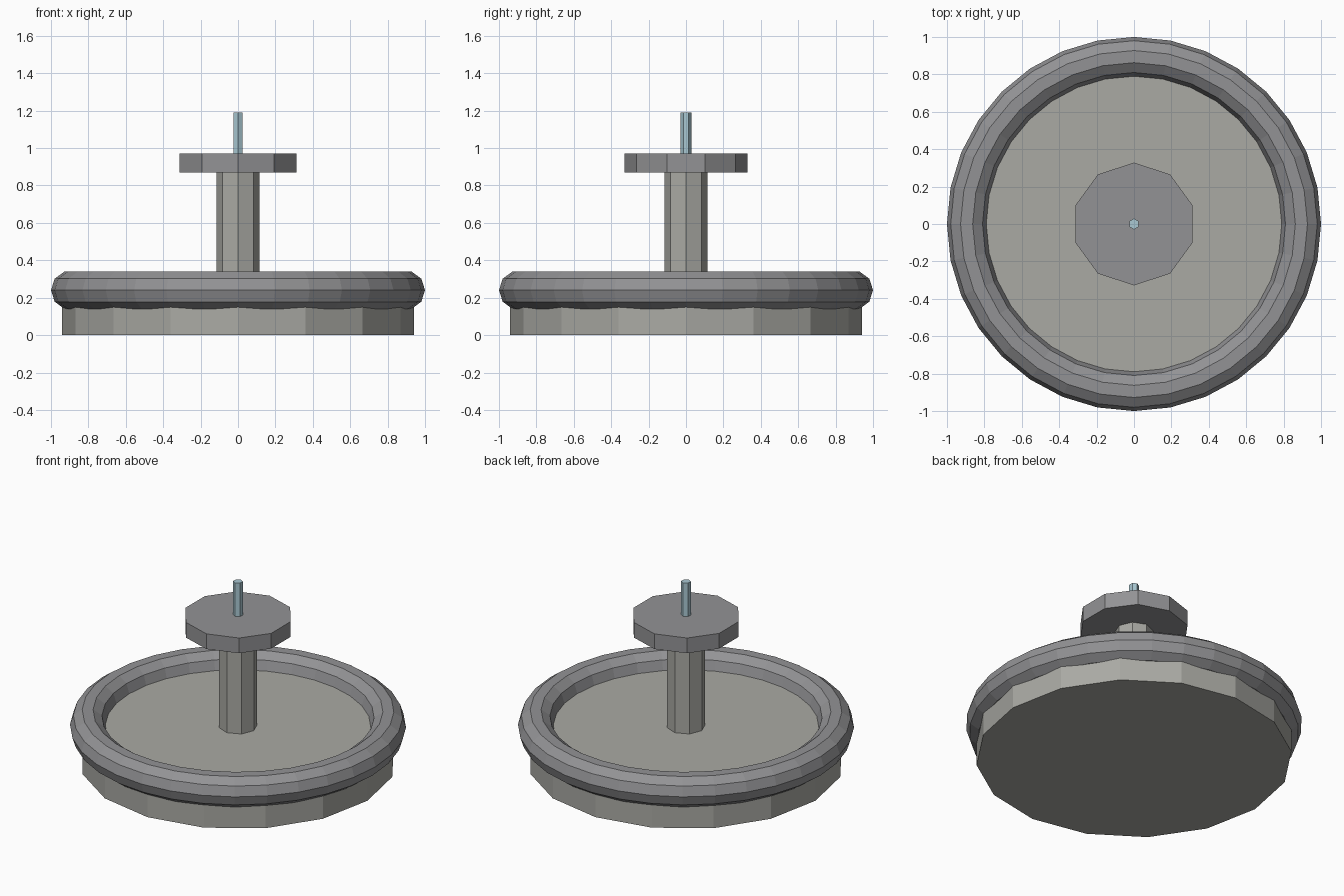
import bpy

if "Cube" in bpy.data.objects:
    bpy.data.objects.remove(bpy.data.objects["Cube"])


def material(name, rgb):
    m = bpy.data.materials.new(name)
    m.diffuse_color = (*rgb, 1)
    m.use_nodes = True
    m.node_tree.nodes["Principled BSDF"].inputs["Base Color"].default_value = m.diffuse_color
    return m


def prism(name, sides, radius, z0, z1, mat):
    bpy.ops.mesh.primitive_cylinder_add(vertices=sides, radius=radius, depth=z1 - z0,
                                        location=(0, 0, (z0 + z1) / 2))
    ob = bpy.context.object
    ob.name = name
    ob.data.materials.append(mat)
    return ob


stone = material("warm_grey", (0.40, 0.40, 0.37))
dark = material("cool_grey", (0.29, 0.29, 0.30))
water = material("pale_blue", (0.40, 0.58, 0.65))

# Basin floor, central pillar, upper plate and water jet
prism("basin_floor", 16, 0.94, 0.0, 0.24, stone)
prism("pillar", 8, 0.116, 0.24, 0.87, stone)
prism("upper_plate", 10, 0.328, 0.87, 0.97, dark)
prism("water_jet", 6, 0.029, 0.97, 1.19, water)

# Rounded rim around the basin
bpy.ops.mesh.primitive_torus_add(major_segments=32, minor_segments=10,
                                 major_radius=0.895, minor_radius=0.105,
                                 location=(0, 0, 0.24))
rim = bpy.context.object
rim.name = "basin_rim"
rim.data.materials.append(dark)
